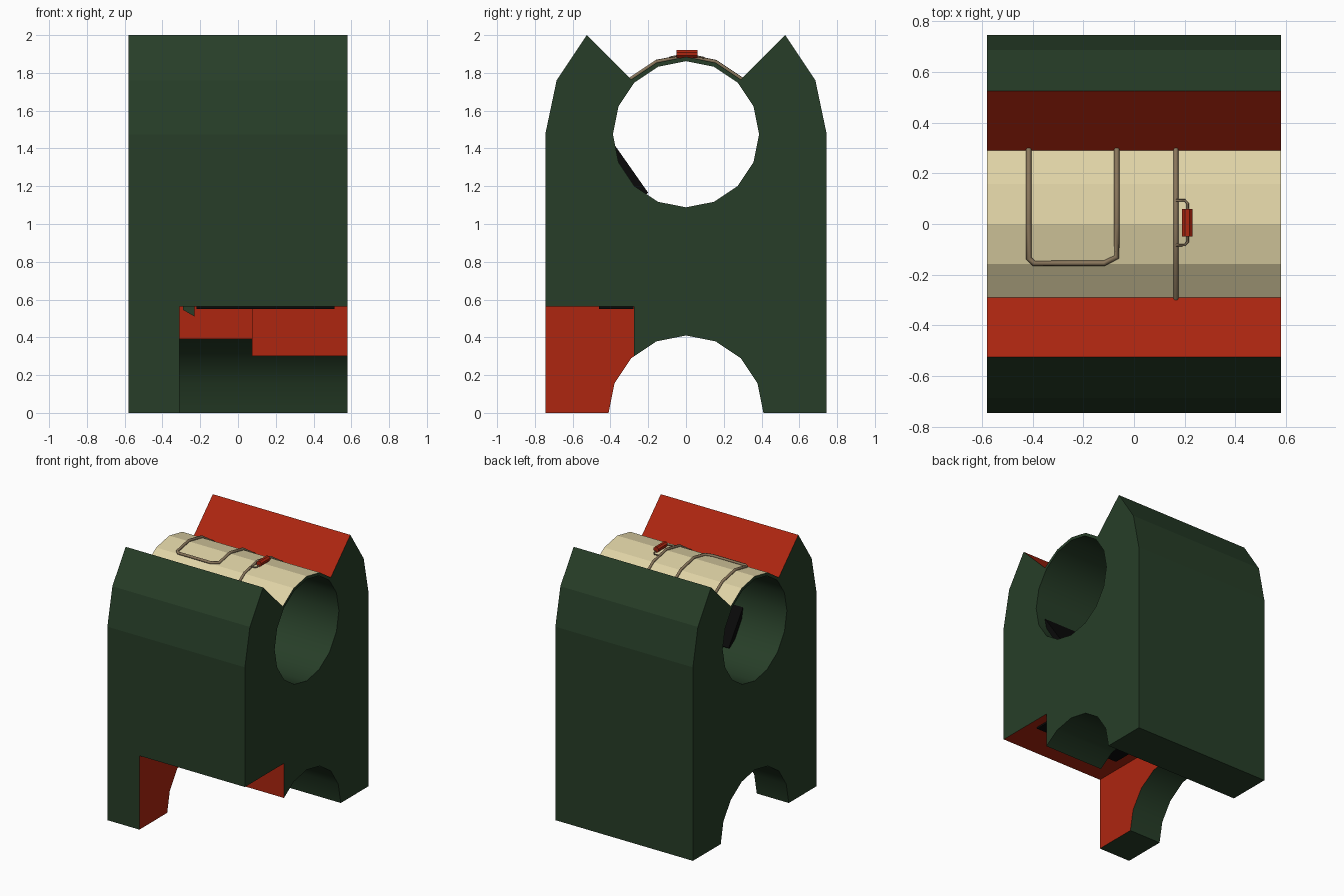
import bpy, bmesh, math
from mathutils import Vector

if "Cube" in bpy.data.objects:
    bpy.data.objects.remove(bpy.data.objects["Cube"])


def mat(name, rgb):
    m = bpy.data.materials.new(name)
    m.diffuse_color = (*rgb, 1)
    m.use_nodes = True
    m.node_tree.nodes["Principled BSDF"].inputs["Base Color"].default_value = m.diffuse_color
    return m


GREEN = mat("dark green", (0.02, 0.048, 0.021))
RED = mat("red", (0.42, 0.019, 0.005))
CREAM = mat("cream", (0.74, 0.65, 0.38))
BROWN = mat("brown wire", (0.25, 0.18, 0.105))
BLACK = mat("black", (0.003, 0.003, 0.003))
BORE_Z, BORE_R, ARC_R, HALF = 1.475, 0.387, 0.41, 0.58


def prism(name, pts, axis, a, b, *mats):
    """Extrude a closed profile from a to b along x (y,z points), y (x,z) or z (x,y)."""
    place = {"x": lambda p, t: (t, *p), "y": lambda p, t: (p[0], t, p[1]),
             "z": lambda p, t: (*p, t)}[axis]
    bm = bmesh.new()
    lo = [bm.verts.new(place(p, a)) for p in pts]
    hi = [bm.verts.new(place(p, b)) for p in pts]
    bm.faces.new(lo)
    bm.faces.new(hi)
    for i in range(len(pts)):
        j = (i + 1) % len(pts)
        bm.faces.new((lo[i], lo[j], hi[j], hi[i]))
    bmesh.ops.recalc_face_normals(bm, faces=bm.faces)
    me = bpy.data.meshes.new(name)
    bm.to_mesh(me)
    bm.free()
    for m in mats:
        me.materials.append(m)
    ob = bpy.data.objects.new(name, me)
    bpy.context.collection.objects.link(ob)
    return ob


def arc(cy, cz, r, start, count):
    """Points of a 16-sided circle, anticlockwise from step number start."""
    return [(cy + r * math.cos(k * math.pi / 8), cz + r * math.sin(k * math.pi / 8))
            for k in range(start, start + count)]


# main body: side profile with V walls on top and an arch below
half = [(0.745, 0), (0.745, 1.475), (0.685, 1.76), (0.525, 2.0)]
profile = (half + arc(0, BORE_Z, ARC_R, 2, 5)
           + [(-y, z) for y, z in reversed(half)]
           + list(reversed(arc(0, 0, ARC_R, 0, 9))))
body = prism("body", profile, "x", -HALF, HALF)

# cutters: bore through the body and stepped notch under the front
bore = prism("bore_cutter", arc(0, BORE_Z, BORE_R, 0, 16), "x", -1, 1)
notch = prism("notch_cutter", [(-0.31, -1), (1, -1), (1, -0.275), (0.075, -0.275),
                               (0.075, -0.1), (-0.31, -0.1)], "z", -0.5, 0.563)
bpy.context.view_layer.objects.active = body
for cutter in (bore, notch):
    mod = body.modifiers.new("cut", "BOOLEAN")
    mod.operation, mod.solver, mod.object = "DIFFERENCE", "EXACT", cutter
    bpy.ops.object.modifier_apply(modifier=mod.name)
    bpy.data.objects.remove(cutter)

# colour the body by face position and direction
body.data.materials.clear()
for m in (GREEN, RED, CREAM):
    body.data.materials.append(m)
for f in body.data.polygons:
    c, n = f.center, f.normal
    idx = 0
    if c.z > 1.765 and abs(n.x) < 0.5 and n.z > 0.3:
        if abs(c.y) < 0.29:
            idx = 2
        elif n.y * c.y < 0:
            idx = 1
    if c.z < 0.57:
        wall = n.y < -0.99 and c.y > -0.5
        roof = n.z < -0.99 and c.z > 0.5
        side = abs(n.x) > 0.99 and abs(c.x) < 0.5
        if wall or roof or side:
            idx = 1
    f.material_index = idx
    # smooth walls in the bore and the arch
    f.use_smooth = abs(n.x) < 0.5 and (
        math.hypot(c.y, c.z - BORE_Z) < 0.39 or (idx == 0 and math.hypot(c.y, c.z) < 0.411))

# dark inner mechanism, showing in the bore and in the notch roof
prism("inner_mechanism", [(-0.372, 1.41), (-0.2, 1.165), (-0.277, 1.1), (-0.277, 0.55),
                          (-0.46, 0.55), (-0.46, 1.3)], "x", -0.22, 0.51, BLACK)
prism("notch_stop", [(-0.29, 0.565), (-0.23, 0.565), (-0.23, 0.51)] + [(-0.29, 0.545)],
      "y", -0.16, -0.09, GREEN)


def top(y):
    """Height of the cream cover at y."""
    pts = arc(0, BORE_Z, ARC_R, 2, 3)[::-1]
    y = abs(y)
    (y0, z0), (y1, z1) = pts[:2] if y < pts[1][0] else pts[1:]
    return z0 + (z1 - z0) * (y - y0) / (y1 - y0)


def wire(name, path, r, lift=0.006):
    """Tube lying on the cream cover through (x, y) points."""
    cu = bpy.data.curves.new(name, "CURVE")
    cu.dimensions, cu.bevel_depth, cu.bevel_resolution = "3D", r, 1
    cu.use_fill_caps = True
    sp = cu.splines.new("POLY")
    sp.points.add(len(path) - 1)
    for p, (x, y) in zip(sp.points, path):
        p.co = (x, y, top(y) + lift, 1)
    cu.materials.append(BROWN)
    ob = bpy.data.objects.new(name, cu)
    bpy.context.collection.objects.link(ob)
    bpy.ops.object.select_all(action="DESELECT")
    ob.select_set(True)
    bpy.context.view_layer.objects.active = ob
    bpy.ops.object.convert(target="MESH")


# wires on the cover
L, R = -0.415, -0.068
wire("loop_wire", [(L, 0.3), (L, 0.157), (L, 0), (L, -0.135), (L + 0.02, -0.155),
                   (R - 0.05, -0.155), (R, -0.13), (R, 0), (R, 0.157), (R, 0.3)], 0.011)
wire("straight_wire", [(0.165, y) for y in (-0.3, -0.157, 0, 0.157, 0.3)], 0.01)
for s, side in ((1, "back"), (-1, "front")):
    wire(side + "_lead", [(0.165, 0.005 + s * 0.088), (0.2, 0.005 + s * 0.088),
                          (0.212, 0.005 + s * 0.075), (0.212, 0.005 + s * 0.05)], 0.005, 0.014)

# small red component between the leads
prism("component", [(0.21 + 0.022 * math.cos(k * math.pi / 4 + math.pi / 8),
                     1.9 + 0.022 * math.sin(k * math.pi / 4 + math.pi / 8)) for k in range(8)],
      "y", -0.05, 0.06, RED)
